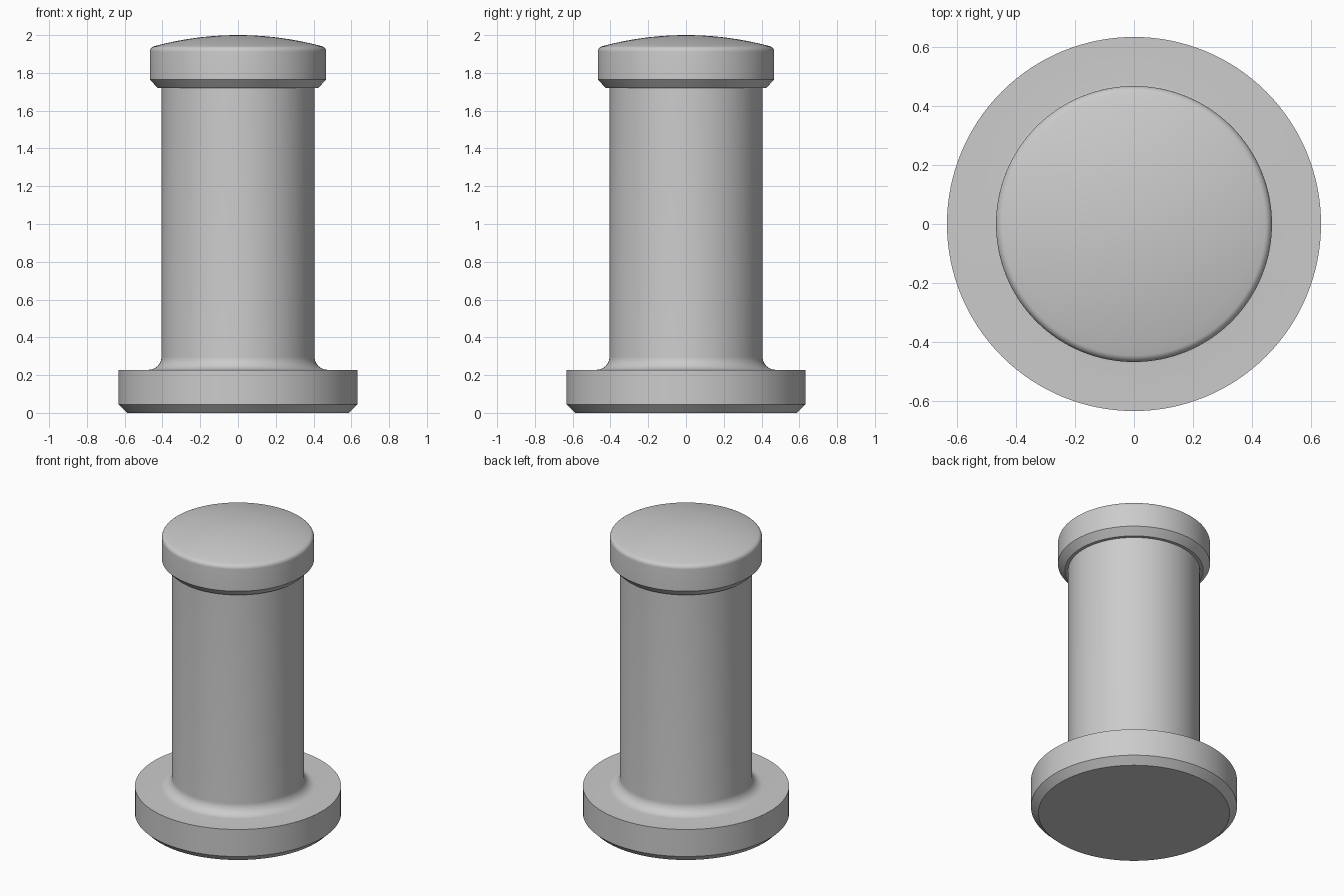
import bpy
import bmesh
from math import pi, sin, cos, asin, atan2, sqrt, radians

cube = bpy.data.objects.get("Cube")
if cube:
    bpy.data.objects.remove(cube, do_unlink=True)

SEGMENTS = 128

grey = bpy.data.materials.new("plain grey")
grey.use_nodes = True
COLOUR = (0.6, 0.6, 0.6, 1)
grey.diffuse_color = COLOUR
grey.node_tree.nodes["Principled BSDF"].inputs["Base Color"].default_value = COLOUR


def arc(cx, cz, radius, start, end, steps):
    """Points of a circular arc in the profile plane."""
    angles = [start + (end - start) * i / steps for i in range(steps + 1)]
    return [(cx + radius * cos(a), cz + radius * sin(a)) for a in angles]


def lathe(name, profile):
    """Spin a (radius, height) profile, running from axis to axis, about z."""
    bm = bmesh.new()
    verts = [bm.verts.new((r, 0, z)) for r, z in profile]
    edges = [bm.edges.new(pair) for pair in zip(verts, verts[1:])]
    bmesh.ops.spin(bm, geom=verts + edges, cent=(0, 0, 0), axis=(0, 0, 1),
                   angle=2 * pi, steps=SEGMENTS, use_duplicate=False)
    bmesh.ops.remove_doubles(bm, verts=bm.verts, dist=0.0001)
    bmesh.ops.recalc_face_normals(bm, faces=bm.faces)
    mesh = bpy.data.meshes.new(name)
    bm.to_mesh(mesh)
    bm.free()
    mesh.materials.append(grey)
    obj = bpy.data.objects.new(name, mesh)
    bpy.context.collection.objects.link(obj)
    bpy.ops.object.select_all(action="DESELECT")
    obj.select_set(True)
    bpy.context.view_layer.objects.active = obj
    bpy.ops.object.shade_smooth_by_angle(angle=radians(30))
    return obj


# Base flange and column, joined by a concave fillet
base_top, column_r, fillet = 0.228, 0.405, 0.07
cap_bottom = 1.72
lathe("flanged_column",
      [(0, 0), (0.587, 0), (0.633, 0.045), (0.633, base_top)]
      + arc(column_r + fillet, base_top + fillet, fillet, 1.5 * pi, pi, 10)
      + [(column_r, cap_bottom), (0, cap_bottom)])

# Cap with chamfered underside, rounded rim and shallow dome
cap_r, rim, dome_r = 0.467, 0.03, 1.7
rim_x = cap_r - rim
dome_z = 2 - dome_r
rim_z = dome_z + sqrt((dome_r - rim) ** 2 - rim_x ** 2)
tangent = atan2(rim_z - dome_z, rim_x)
lathe("domed_cap",
      [(0, cap_bottom), (0.425, cap_bottom), (cap_r, 1.765)]
      + arc(rim_x, rim_z, rim, 0, tangent, 8)
      + arc(0, dome_z, dome_r, tangent, pi / 2, 12)[1:])
